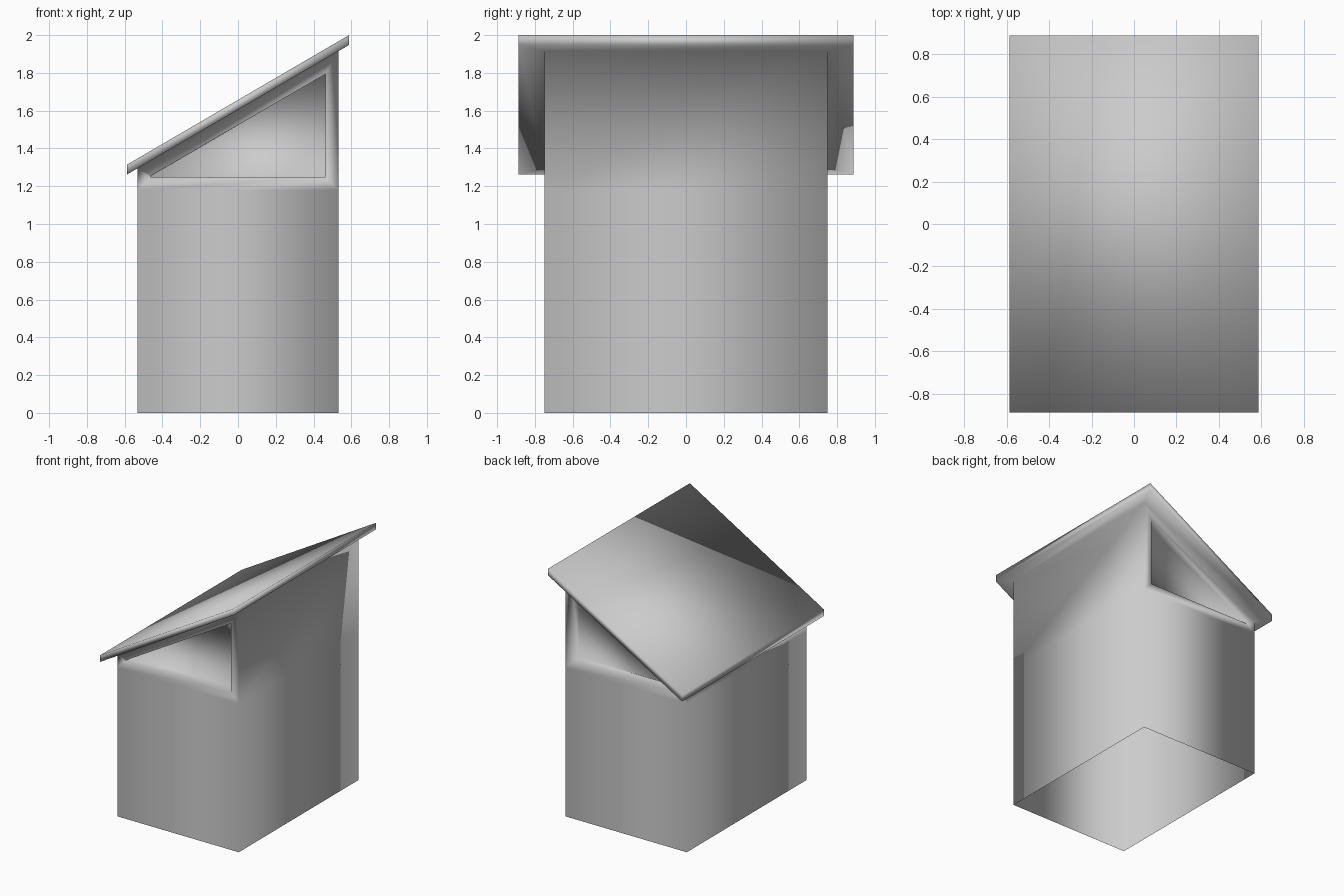
import bpy
import bmesh

cube = bpy.data.objects.get("Cube")
if cube:
    bpy.data.objects.remove(cube, do_unlink=True)

# Single grey finish
grey = bpy.data.materials.new("plain grey")
grey.use_nodes = True
color = (0.6, 0.6, 0.6, 1)
grey.diffuse_color = color
grey.node_tree.nodes["Principled BSDF"].inputs["Base Color"].default_value = color

bm = bmesh.new()


def ring(x, y, low, high):
    """Rectangular loop with its own height on the low and high side."""
    corners = ((-x, -y, low), (x, -y, high), (x, y, high), (-x, y, low))
    return [bm.verts.new(c) for c in corners]


def bridge(a, b):
    return [bm.faces.new((a[i], a[i - 3], b[i - 3], b[i])) for i in range(4)]


# Loops from the open base up through the walls and over the roof slab
base = ring(0.532, 0.75, 0, 0)
gable_line = ring(0.532, 0.75, 1.18, 1.18)
eaves = ring(0.532, 0.75, 1.295, 1.915)
roof_under = ring(0.588, 0.888, 1.262, 1.948)
roof_top = ring(0.588, 0.888, 1.314, 2.0)

bridge(base, gable_line)
gable_band = bridge(gable_line, eaves)
bridge(eaves, roof_under)
bridge(roof_under, roof_top)
bm.faces.new(roof_top)
bm.normal_update()

# Framed, recessed triangular panels in both gables
gables = [f for f in gable_band if abs(f.normal.y) > 0.9]
bmesh.ops.inset_individual(bm, faces=gables, thickness=0.07, use_even_offset=True)
bm.normal_update()
bmesh.ops.inset_individual(bm, faces=gables, thickness=0, depth=-0.07)

mesh = bpy.data.meshes.new("shed_roof_box")
bm.to_mesh(mesh)
bm.free()
mesh.materials.append(grey)
for face in mesh.polygons:
    face.use_smooth = True
box = bpy.data.objects.new("shed_roof_box", mesh)
bpy.context.collection.objects.link(box)
